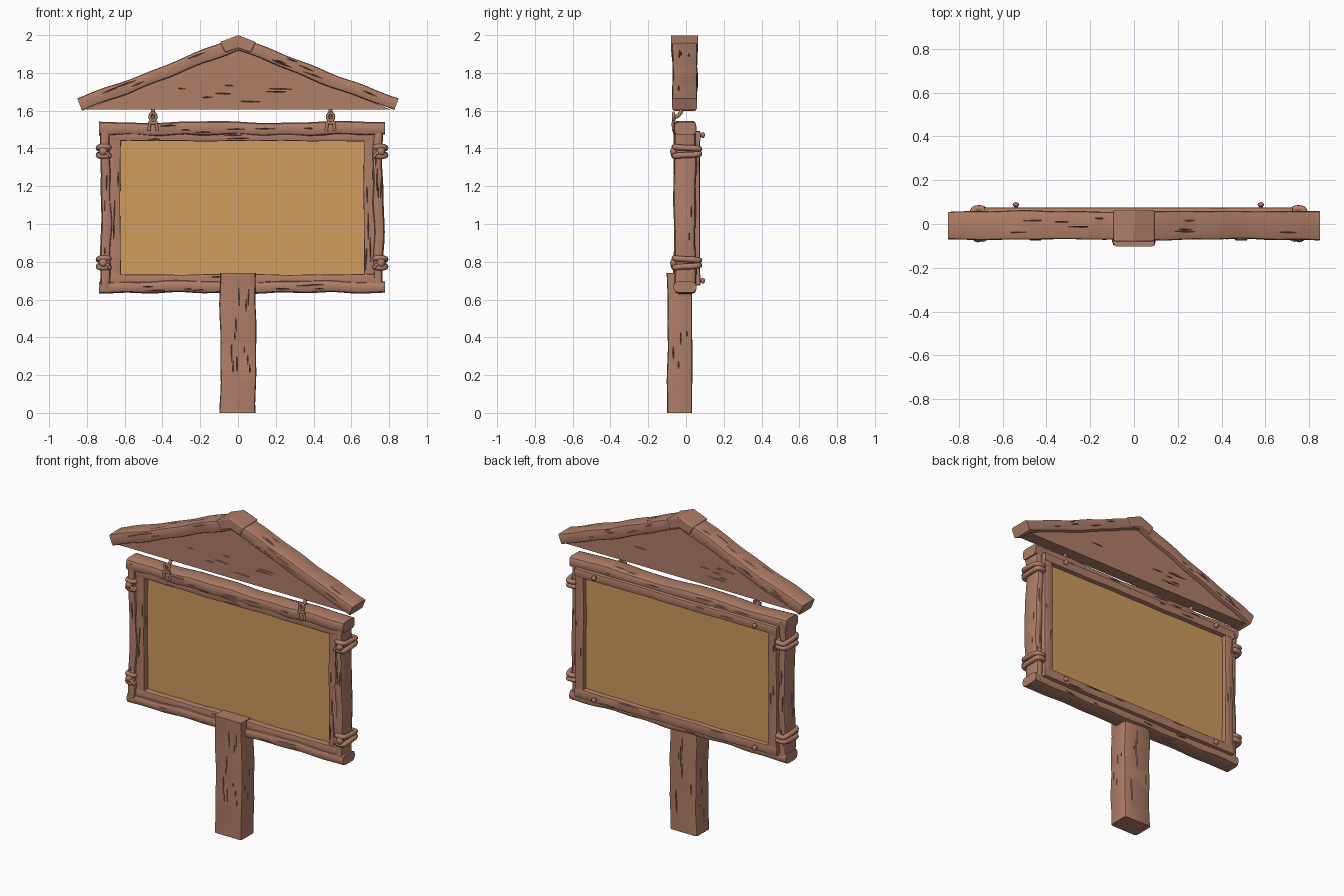
import bpy, bmesh, math, random
from mathutils import Vector

if "Cube" in bpy.data.objects:
    bpy.data.objects.remove(bpy.data.objects["Cube"])

random.seed(7)
Y = Vector((0, 1, 0))


def material(name, rgb):
    m = bpy.data.materials.new(name)
    m.diffuse_color = (*rgb, 1)
    m.use_nodes = True
    m.node_tree.nodes["Principled BSDF"].inputs["Base Color"].default_value = m.diffuse_color
    return m


WOOD = material("reddish_wood", (0.434, 0.209, 0.138))
PANEL = material("ochre_panel", (0.62, 0.335, 0.112))


def finish(ob, mat, angle=35):
    ob.data.materials.clear()
    ob.data.materials.append(mat)
    bpy.ops.object.select_all(action='DESELECT')
    ob.select_set(True)
    bpy.context.view_layer.objects.active = ob
    bpy.ops.object.shade_smooth_by_angle(angle=math.radians(angle))
    return ob


def mesh_object(name, verts, faces):
    bm = bmesh.new()
    vs = [bm.verts.new(v) for v in verts]
    for f in faces:
        bm.faces.new([vs[i] for i in f])
    bmesh.ops.recalc_face_normals(bm, faces=bm.faces)
    me = bpy.data.meshes.new(name)
    bm.to_mesh(me)
    bm.free()
    ob = bpy.data.objects.new(name, me)
    bpy.context.collection.objects.link(ob)
    return ob


def carve(ob, a, b, w, d, count, sides=True):
    """Cut thin wood-grain cracks into the faces of a beam running a to b."""
    along = (b - a).normalized()
    u = along.cross(Y).normalized()
    verts, faces = [], []
    for i in range(count):
        half = min(random.uniform(0.02, 0.08), (b - a).length * 0.12)
        c = a.lerp(b, random.uniform(0.14, 0.86))
        s = random.choice((-1, 1))
        if sides and i % 3 == 2:
            c = c + u * s * w / 2 + Y * random.uniform(-.3, .3) * d
            thin, deep = Y, u
        else:
            c = c + Y * s * d / 2 + u * random.uniform(-.34, .34) * w
            thin, deep = u, Y
        tilt = (along + thin * random.uniform(-.04, .04)) * half
        k = len(verts)
        verts += [c + tilt, c - tilt, c + thin * .0035, c - thin * .0035,
                  c + deep * .014, c - deep * .014]
        faces += [[k + e, k + t, k + p] for e in (0, 1) for t in (2, 3) for p in (4, 5)]
    cutter = mesh_object("crack_cutter", verts, faces)
    cutter.hide_render = True
    mod = ob.modifiers.new("cracks", 'BOOLEAN')
    mod.operation, mod.object, mod.solver = 'DIFFERENCE', cutter, 'EXACT'
    mod.use_self = True
    bpy.context.view_layer.objects.active = ob
    bpy.ops.object.modifier_apply(modifier=mod.name)
    bpy.data.objects.remove(cutter)


def beam(name, a, b, w, d, chamfer=0.012, wob=0.005, count=12):
    """Rough-hewn timber: chamfered section lofted from a to b with a gentle wobble."""
    a, b = Vector(a), Vector(b)
    along = b - a
    u = along.normalized().cross(Y).normalized()
    n = max(8, int(along.length / 0.05))
    ph = [random.uniform(0, 6.28) for _ in range(8)]

    def wave(t, k):
        x = t * along.length
        return wob * (.6 * math.sin(x * 9 + ph[k]) + .4 * math.sin(x * 23 + ph[k + 1]))

    sec = []
    for sx, sy, a0 in ((1, 1, 0), (-1, 1, 90), (-1, -1, 180), (1, -1, 270)):
        for da in (0, 45, 90):
            r = math.radians(a0 + da)
            sec.append((sx * (w / 2 - chamfer) + chamfer * math.cos(r),
                        sy * (d / 2 - chamfer) + chamfer * math.sin(r)))
    m = len(sec)
    verts, faces = [], []
    for i in range(n + 1):
        t = i / n
        c = a + along * t + u * wave(t, 0) + Y * wave(t, 2) * .5
        su, sv = 1 + wave(t, 4) / w, 1 + wave(t, 6) / d
        verts += [c + u * p * su + Y * q * sv for p, q in sec]
    for i in range(n):
        for j in range(m):
            k = (j + 1) % m
            faces.append([i * m + j, i * m + k, i * m + m + k, i * m + m + j])
    faces += [list(range(m)), list(range(n * m, n * m + m))]
    ob = mesh_object(name, verts, faces)
    if count:
        carve(ob, a, b, w, d, count)
    return finish(ob, WOOD)


def prism(name, pts, y0, y1):
    """Extrude an x-z outline between two y values."""
    n = len(pts)
    verts = [Vector((x, y, z)) for y in (y0, y1) for x, z in pts]
    faces = [list(range(n)), list(range(n, 2 * n))]
    faces += [[i, (i + 1) % n, (i + 1) % n + n, i + n] for i in range(n)]
    return mesh_object(name, verts, faces)


def tube(name, pts, r, cyclic=False):
    cu = bpy.data.curves.new(name, 'CURVE')
    cu.dimensions = '3D'
    cu.bevel_depth, cu.bevel_resolution, cu.use_fill_caps = r, 2, True
    sp = cu.splines.new('POLY')
    sp.points.add(len(pts) - 1)
    for p, q in zip(sp.points, pts):
        p.co = (*q, 1)
    sp.use_cyclic_u = cyclic
    ob = bpy.data.objects.new(name, cu)
    bpy.context.collection.objects.link(ob)
    bpy.ops.object.select_all(action='DESELECT')
    ob.select_set(True)
    bpy.context.view_layer.objects.active = ob
    bpy.ops.object.convert(target='MESH')
    return finish(bpy.context.view_layer.objects.active, WOOD, 50)


def knob(name, loc, scale):
    bpy.ops.mesh.primitive_uv_sphere_add(segments=12, ring_count=8, radius=1, location=loc)
    ob = bpy.context.object
    ob.name, ob.scale = name, scale
    return finish(ob, WOOD, 60)


# standing post
beam("post", (0, -.033, 0), (0, -.033, .74), .19, .132, .014, .004, 26)

# outer frame
beam("frame_top", (-.735, -.006, 1.505), (.777, -.006, 1.505), .07, .118, .02, .006, 22)
beam("frame_bottom", (-.735, -.006, .667), (.777, -.006, .667), .064, .114, .022, .006, 22)
for side, x in (("left", -.7), ("right", .742)):
    beam("frame_" + side, (x, -.006, .65), (x, -.006, 1.52), .055, .116, .022, .007, 14)

# inner frame, standing proud at the back
beam("inner_frame_top", (-.685, .012, 1.465), (.725, .012, 1.465), .052, .126, .006, .002, 12)
beam("inner_frame_bottom", (-.685, .012, .705), (.725, .012, .705), .056, .126, .006, .002, 12)
for side, x in (("left", -.652), ("right", .696)):
    beam("inner_frame_" + side, (x, .012, .68), (x, .012, 1.487), .06, .122, .006, .002, 10)

# display panel
finish(prism("display_panel", [(-.64, .715), (.69, .715), (.69, 1.46), (-.64, 1.46)],
             -.012, .045), PANEL)

# roof: gable board, two sloping beams and ridge cap
gable = prism("gable_board", [(-.81, 1.605), (.81, 1.605), (0, 1.94)], -.045, .033)
carve(gable, Vector((-.45, -.006, 1.69)), Vector((.45, -.006, 1.69)), .13, .078, 16, False)
finish(gable, WOOD)
for side, s in (("left", -1), ("right", 1)):
    beam("roof_beam_" + side, (s * .838, -.006, 1.631), (s * -.008, -.006, 1.958),
         .068, .13, .011, .005, 18)
cap = prism("ridge_cap", [(-.095, 1.963), (0, 2), (.095, 1.963),
                          (.067, 1.908), (0, 1.932), (-.067, 1.908)], -.08, .064)
bev = cap.modifiers.new("soft_edges", 'BEVEL')
bev.width, bev.segments = .006, 2
finish(cap, WOOD)

# rope lashings around the side timbers
for side, x in (("left", -.709), ("right", .752)):
    s = -1 if x < 0 else 1
    for level, z in (("lower", .795), ("upper", 1.385)):
        for k, dz in enumerate((-.02, .018)):
            pts = []
            for i in range(24):
                t = i * math.tau / 24
                c, q = math.cos(t), math.sin(t)
                px = math.copysign(abs(c) ** .5, c) * .029
                py = math.copysign(abs(q) ** .5, q) * .066
                pts.append((x + px, .005 + py, z + dz + .006 * (1 - 2 * k) * q))
            tube(f"rope_{side}_{level}_{k}", pts, .0155, True)
        knob(f"rope_knot_{side}_{level}", (x + s * .005, -.066, z), (.022, .018, .024))
        tube(f"rope_end_{side}_{level}", [(x, -.07, z), (x - s * .02, -.074, z - .012),
                                          (x - s * .034, -.068, z - .03)], .008)

# hanging hooks between the roof and the board
for side, x in (("left", -.45), ("right", .49)):
    tube("hook_pin_" + side, [(x, -.025, 1.62), (x, -.028, 1.59), (x, -.045, 1.572),
                              (x, -.068, 1.562)], .011)
    ring = [(x + .017 * math.cos(i * math.tau / 14), -.066, 1.568 + .02 * math.sin(i * math.tau / 14))
            for i in range(14)]
    tube("hook_ring_" + side, ring, .008, True)
    for k in (-1, 1):
        tube(f"hook_leg_{side}_{k}", [(x + k * .004, -.064, 1.555), (x + k * .018, -.068, 1.53),
                                      (x + k * .022, -.066, 1.492)], .0085)
    tube("hook_bar_" + side, [(x - .026, -.068, 1.535), (x + .026, -.068, 1.535)], .008)

# pegs on the back of the inner frame
for x in (-.54, .58):
    for z in (.70, 1.47):
        tube("back_peg_stem", [(x, .06, z), (x, .088, z)], .009)
        knob("back_peg", (x, .089, z), (.015, .011, .016))
